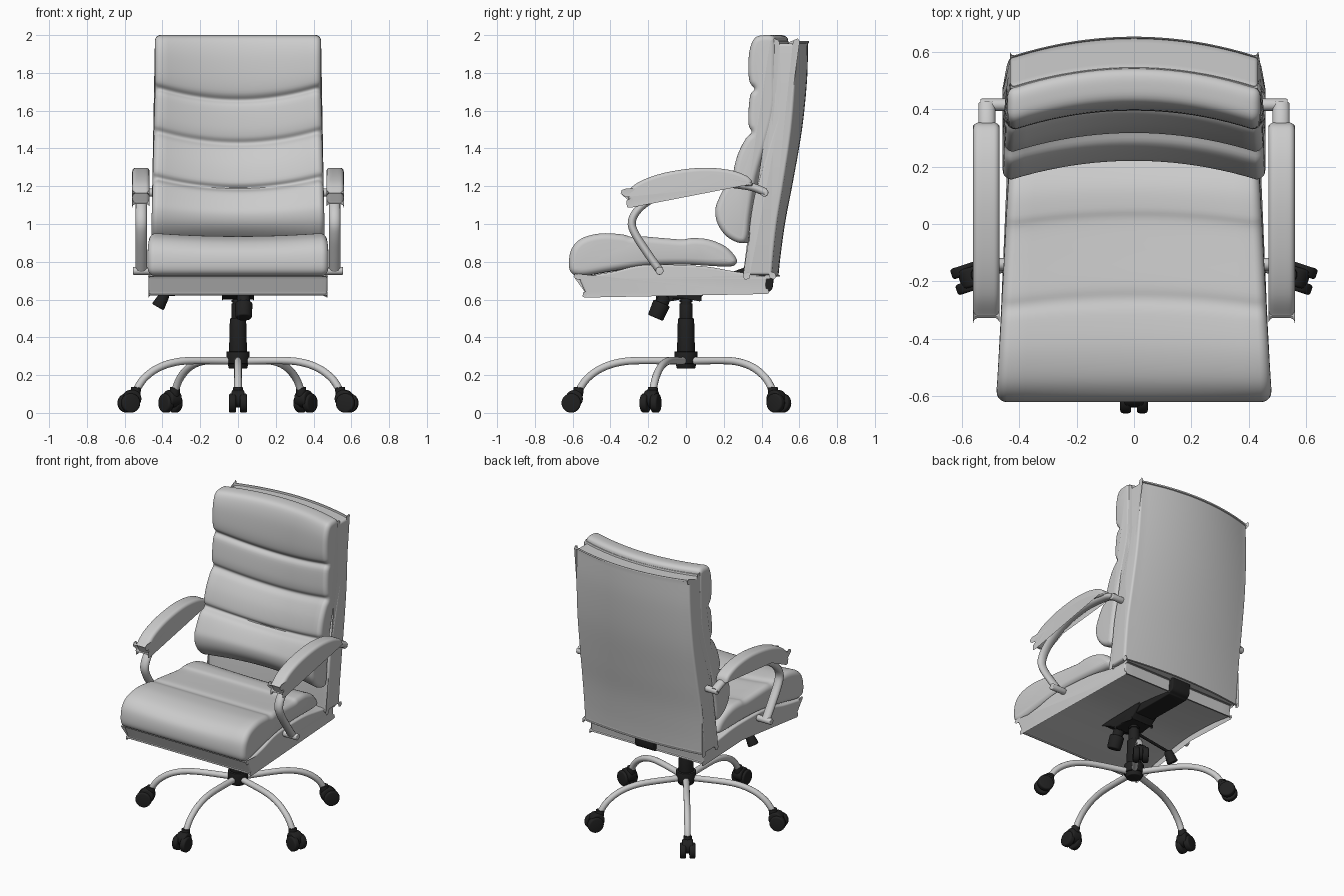
import bpy, bmesh, math
from mathutils import Vector

if "Cube" in bpy.data.objects:
    bpy.data.objects.remove(bpy.data.objects["Cube"])

black = bpy.data.materials.new("black_plastic")
black.diffuse_color = (0.015, 0.015, 0.015, 1)
black.use_nodes = True
black.node_tree.nodes["Principled BSDF"].inputs["Base Color"].default_value = black.diffuse_color


def spline(pts, closed=True, n=5):
    """Catmull-Rom samples; a repeated point gives a sharp corner."""
    P = [Vector(p) for p in pts]
    c, out = len(P), []
    get = (lambda i: P[i % c]) if closed else (lambda i: P[max(0, min(c - 1, i))])
    for i in range(c if closed else c - 1):
        a, b, d, e = get(i - 1), get(i), get(i + 1), get(i + 2)
        for k in range(n):
            t = k / n
            q = 0.5 * (2 * b + (d - a) * t + (2 * a - 5 * b + 4 * d - e) * t * t
                       + (3 * b - a - 3 * d + e) * t ** 3)
            if not out or (q - out[-1]).length > 1e-4:
                out.append(q)
    if not closed:
        out.append(P[-1])
    elif (out[0] - out[-1]).length < 1e-4:
        out.pop()
    return out


def finish(name, bm, mat=None):
    bmesh.ops.recalc_face_normals(bm, faces=bm.faces)
    me = bpy.data.meshes.new(name)
    bm.to_mesh(me)
    bm.free()
    ob = bpy.data.objects.new(name, me)
    bpy.context.collection.objects.link(ob)
    if mat:
        me.materials.append(mat)
    return ob


def loft(name, pts, width, r, warp=None, mat=None, segs=14):
    """Extrude a side profile (y, z) across x with rounded ends and a warp."""
    prof = spline(pts)
    c = len(prof)
    area = sum(prof[i - 1].cross(prof[i]) for i in range(c))
    inward = []
    for i in range(c):
        t = (prof[(i + 1) % c] - prof[i - 1]).normalized()
        inward.append(Vector((-t.y, t.x)) * (1 if area > 0 else -1))
    ends = [(r * (1 - math.sin(a)), r * (1 - math.cos(a)))
            for a in (math.pi / 2 * k / 5 for k in range(5, 0, -1))]
    secs = [(-1, i, d) for i, d in ends]
    secs += [(-1 + 2 * k / segs, r, 0) for k in range(segs + 1)]
    secs += [(1, i, d) for i, d in reversed(ends)]
    bm, rings = bmesh.new(), []
    for f, inset, d in secs:
        ring = []
        for p, nrm in zip(prof, inward):
            w = width(p.x, p.y)
            q = p + nrm * d
            y, z = warp(f, q.x, q.y) if warp else q
            ring.append(bm.verts.new((f * (w - inset), y, z)))
        rings.append(ring)
    for a, b in zip(rings, rings[1:]):
        for i in range(c):
            bm.faces.new((a[i - 1], a[i], b[i], b[i - 1]))
    bm.faces.new(rings[0])
    bm.faces.new(rings[-1])
    return finish(name, bm, mat)


def rod(name, p0, p1, r0, r1=None, mat=black, bevel=0):
    p0, p1 = Vector(p0), Vector(p1)
    bm = bmesh.new()
    bmesh.ops.create_cone(bm, cap_ends=True, segments=28, radius1=r0,
                          radius2=r0 if r1 is None else r1, depth=(p1 - p0).length)
    if bevel:
        rim = [e for e in bm.edges if any(len(f.verts) > 4 for f in e.link_faces)]
        bmesh.ops.bevel(bm, geom=rim, offset=bevel, segments=3, profile=0.5, affect='EDGES')
    ob = finish(name, bm, mat)
    ob.location = (p0 + p1) / 2
    ob.rotation_euler = (p1 - p0).to_track_quat('Z', 'Y').to_euler()
    return ob


def tube(name, pts, r):
    cu = bpy.data.curves.new(name, 'CURVE')
    cu.dimensions = '3D'
    cu.bevel_depth, cu.bevel_resolution, cu.use_fill_caps = r, 5, True
    path = spline(pts, False)
    sp = cu.splines.new('POLY')
    sp.points.add(len(path) - 1)
    for s, p in zip(sp.points, path):
        s.co = (*p, 1)
    sp.use_smooth = True
    ob = bpy.data.objects.new(name, cu)
    bpy.context.collection.objects.link(ob)
    return ob


def clamp(v):
    return max(0.0, min(1.0, v))


def seat_w(y, z):
    return 0.478 - 0.045 * clamp((y + 0.6) / 0.85)


# Seat cushion and the panel under it
loft("seat_cushion", [(-.62, .79), (-.605, .87), (-.55, .925), (-.45, .95), (-.34, .945), (-.29, .932),
     (-.24, .935), (-.12, .925), (-.02, .918), (.03, .925), (.12, .918), (.21, .88), (.265, .82),
     (.26, .785), (.2, .775), (0, .785), (-.2, .78), (-.4, .75), (-.55, .725), (-.605, .74)],
     seat_w, .035, lambda f, y, z: (y + .03 * (1 - f * f) * clamp((y + .6) * 3) * clamp((.27 - y) * 4),
                                   z - .016 * (1 - f * f) * clamp((z - .8) * 10)))
loft("seat_panel", [(-.57, .72), (-.57, .72), (-.4, .745), (-.22, .783), (.07, .778), (.25, .75),
     (.43, .722), (.43, .722), (.42, .648), (.42, .648), (.25, .672), (0, .69), (-.2, .675),
     (-.38, .65), (-.53, .63), (-.53, .63)], lambda y, z: seat_w(y, z) - .002, .012)


# Backrest cushion with three sagging creases, and the shell behind it
def back_warp(f, y, z):
    s = 1 - f * f
    return y + .065 * s, z - .06 * s * clamp((1.98 - z) * 4) * clamp((z - .95) * 3)


loft("back_cushion", [(.42, 2.0), (.365, 1.985), (.337, 1.92), (.33, 1.82), (.338, 1.75), (.362, 1.715),
     (.34, 1.68), (.33, 1.58), (.333, 1.52), (.347, 1.485), (.315, 1.45), (.275, 1.37), (.252, 1.28),
     (.262, 1.24), (.215, 1.21), (.172, 1.13), (.155, 1.07), (.168, 1.0), (.215, .935), (.285, .9),
     (.325, .925), (.34, 1.05), (.375, 1.25), (.45, 1.5), (.478, 1.65), (.478, 1.8), (.478, 1.95),
     (.465, 1.992)], lambda y, z: .44 + .018 * clamp((1.7 - z) / .7), .03, back_warp, segs=20)
loft("back_shell", [(.48, 1.955), (.48, 1.955), (.495, 1.76), (.485, 1.6), (.44, 1.43), (.375, 1.2),
     (.345, 1.05), (.33, .9), (.325, .73), (.325, .73), (.455, .73), (.455, .73), (.465, .85),
     (.485, 1.02), (.52, 1.23), (.56, 1.5), (.58, 1.76), (.58, 1.955), (.58, 1.955)],
     lambda y, z: .432 + .026 * clamp((1.9 - z) / .9), .015,
     lambda f, y, z: (y + (.035 + .03 * clamp((z - .73) / 1.2)) * (1 - f * f), z), segs=20)

# Armrests: padded top, flattened tube loop and the two fixing bolts
for s, side in ((-1, "left"), (1, "right")):
    pad = loft(side + "_arm_pad", [(-.32, 1.165), (-.32, 1.165), (-.245, 1.225), (-.11, 1.272), (.07, 1.297),
               (.22, 1.288), (.32, 1.255), (.35, 1.22), (.33, 1.2), (.15, 1.228), (-.03, 1.212),
               (-.19, 1.165), (-.295, 1.112), (-.295, 1.112)], lambda y, z: .046, .02, segs=4)
    pad.location.x = s * .514
    loop = tube(side + "_arm_tube", [(0, .42, 1.168), (0, .33, 1.2), (0, .15, 1.217), (0, -.03, 1.195),
                (0, -.16, 1.145), (0, -.25, 1.08), (0, -.287, 1.01), (0, -.265, .94), (0, -.2, .84),
                (0, -.14, .755)], .022)
    loop.location.x, loop.scale.x = s * .512, 1.35
    rod(side + "_arm_rear_bolt", (s * .42, .415, 1.166), (s * .535, .415, 1.166), .021, mat=None, bevel=.005)
    rod(side + "_arm_front_bolt", (s * .45, -.14, .752), (s * .556, -.14, .752), .021, mat=None, bevel=.005)

# Tilt mechanism, back bracket, tension knob and height lever
loft("tilt_mechanism", [(-.2, .685), (-.2, .685), (-.19, .665), (-.08, .605), (-.08, .605), (.07, .605),
     (.07, .605), (.14, .67), (.14, .69), (.14, .69)], lambda y, z: .085, .01, mat=black, segs=2)
loft("back_bracket", [(.08, .67), (.08, .67), (.38, .652), (.43, .67), (.435, .8), (.435, .8), (.462, .8),
     (.462, .8), (.46, .67), (.43, .638), (.38, .63), (.08, .635), (.08, .635)],
     lambda y, z: .07, .006, mat=black, segs=2)
rod("tension_knob_neck", (.03, -.09, .66), (.03, -.135, .565), .034)
rod("tension_knob", (.03, -.128, .582), (.03, -.162, .503), .047, .043, bevel=.008)
rod("height_lever_rod", (-.05, -.1, .65), (-.39, -.13, .625), .009)
rod("height_lever_paddle", (-.385, -.13, .63), (-.425, -.13, .56), .026, .036, bevel=.008)

# Gas lift column and hub
for name, z0, z1, r0, r1 in (("lift_piston", .56, .63, .028, .028), ("lift_sleeve_upper", .49, .575, .036, .034),
                             ("lift_sleeve_lower", .31, .5, .048, .043), ("base_hub", .26, .325, .062, .062),
                             ("base_hub_cap", .235, .262, .048, .056)):
    rod(name, (0, 0, z0), (0, 0, z1), r0, r1, bevel=.004)
for k in range(3):
    rod(f"lift_ring_{k}", (0, 0, .57 + k * .018), (0, 0, .579 + k * .018), .034)

# Five-star base: arched tube legs with twin-wheel casters
for k in range(5):
    a = math.radians(-90 + 72 * k)
    out, tan = Vector((math.cos(a), math.sin(a), 0)), Vector((-math.sin(a), math.cos(a), 0))
    at = lambda r, z, t=0: out * r + tan * t + Vector((0, 0, z))
    tube(f"base_leg_{k}", [at(r, z) for r, z in ((.03, .275), (.25, .277), (.36, .266), (.45, .235),
                                               (.52, .185), (.56, .13), (.567, .1))], .02)
    for s in (-1, 1):
        rod(f"caster_wheel_{k}_{s}", at(.608, .052, s * .01), at(.608, .052, s * .048), .051, bevel=.01)
    rod(f"caster_hood_{k}", at(.592, .075, -.034), at(.592, .075, .034), .046, bevel=.01)
    rod(f"caster_stem_{k}", at(.573, .09), at(.567, .135), .027, bevel=.004)

# Smooth shading with crisp edges
bpy.ops.object.select_all(action='DESELECT')
for ob in bpy.context.scene.objects:
    if ob.type == 'MESH':
        ob.select_set(True)
        bpy.context.view_layer.objects.active = ob
bpy.ops.object.shade_smooth_by_angle(angle=math.radians(38))
